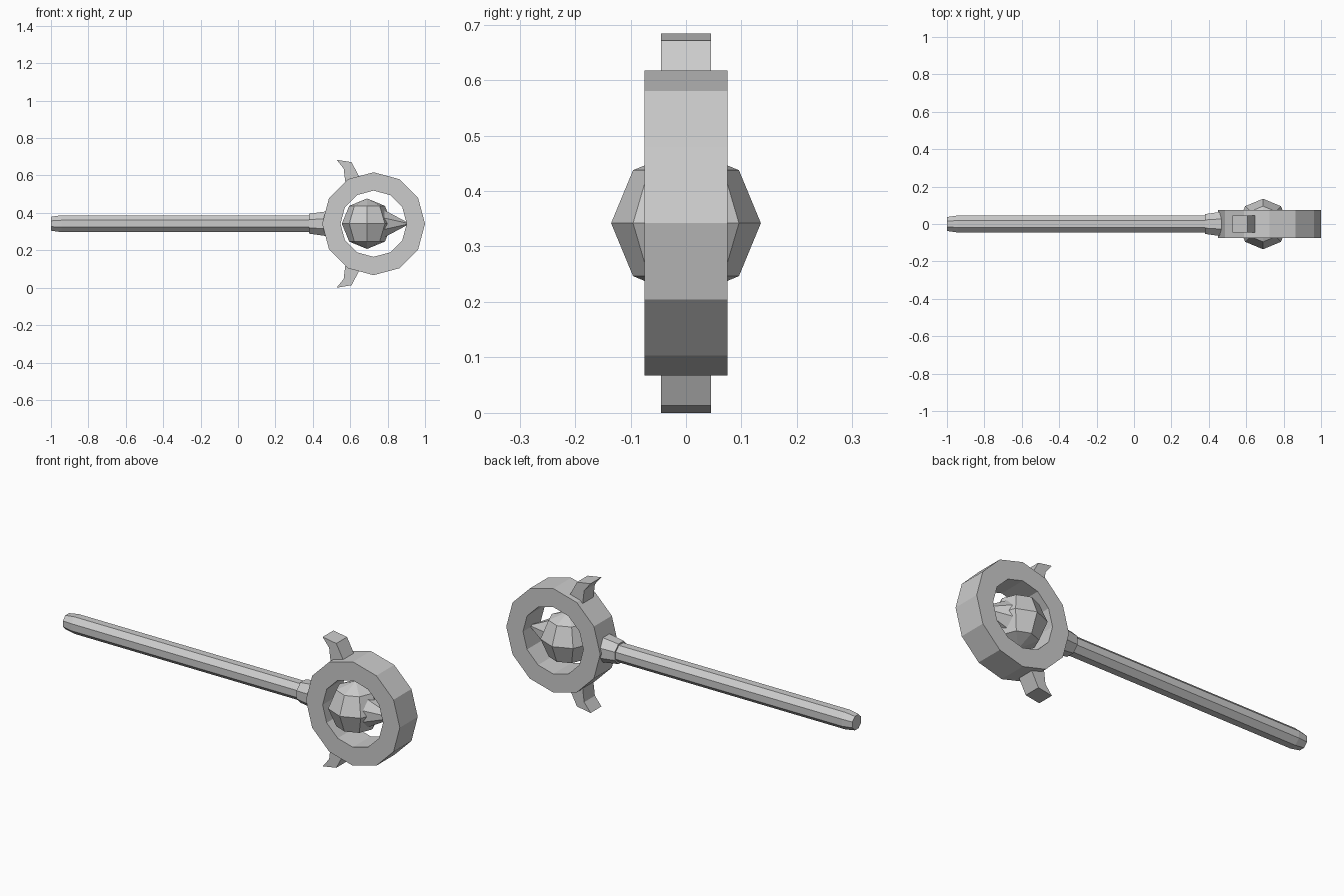
import bpy, bmesh, math
from mathutils import Matrix

if "Cube" in bpy.data.objects:
    bpy.data.objects.remove(bpy.data.objects["Cube"])

ZC = 0.342  # height of the staff axis


def finish(name, bm):
    bmesh.ops.recalc_face_normals(bm, faces=bm.faces)
    me = bpy.data.meshes.new(name)
    bm.to_mesh(me)
    bm.free()
    ob = bpy.data.objects.new(name, me)
    bpy.context.collection.objects.link(ob)
    return ob


def lathe_x(name, profile, sides=8):
    """Flat-topped polygon sections along x; profile = (x, half height)."""
    bm = bmesh.new()
    rings = []
    for x, a in profile:
        r = a / math.cos(math.pi / sides)
        rings.append([bm.verts.new((x, r * math.cos(t), ZC + r * math.sin(t)))
                      for t in [(i + 0.5) * math.tau / sides for i in range(sides)]])
    for p, q in zip(rings, rings[1:]):
        for i in range(sides):
            j = (i + 1) % sides
            bm.faces.new((p[i], p[j], q[j], q[i]))
    bm.faces.new(rings[0])
    bm.faces.new(rings[-1])
    return finish(name, bm)


def extrude_y(name, points, half):
    bm = bmesh.new()
    f = bm.faces.new([bm.verts.new((x, -half, z)) for x, z in points])
    new = bmesh.ops.extrude_face_region(bm, geom=[f])["geom"]
    bmesh.ops.translate(bm, vec=(0, 2 * half, 0),
                        verts=[v for v in new if isinstance(v, bmesh.types.BMVert)])
    return finish(name, bm)


# Handle and the flared socket joining it to the ring
lathe_x("shaft", [(-1.0, 0.037), (-0.945, 0.045), (0.42, 0.045)])
lathe_x("socket", [(0.38, 0.053), (0.48, 0.067)])

# Twelve-sided flat ring
bm = bmesh.new()
N = 12
section = [(0.275, -0.075), (0.275, 0.075), (0.177, 0.075), (0.177, -0.075)]
loops = [[bm.verts.new((0.725 + r * math.cos(i * math.tau / N), y,
                        ZC + r * math.sin(i * math.tau / N))) for r, y in section]
         for i in range(N)]
for i in range(N):
    p, q = loops[i], loops[(i + 1) % N]
    for k in range(4):
        m = (k + 1) % 4
        bm.faces.new((p[k], p[m], q[m], q[k]))
finish("ring", bm)

# Orb floating in the ring
bm = bmesh.new()
bmesh.ops.create_uvsphere(bm, u_segments=8, v_segments=4, radius=0.135,
                          matrix=Matrix.Translation((0.69, 0, ZC)))
finish("orb", bm)

# Spike holding the orb to the far side of the ring
lathe_x("orb_spike", [(0.765, 0.082), (0.9, 0.01)])

# Hooked horns above and below the ring
horn = [(0.527, 0.684), (0.607, 0.671), (0.65, 0.59), (0.65, 0.555),
        (0.575, 0.555), (0.565, 0.637)]
for name, s in (("upper_horn", 1), ("lower_horn", -1)):
    extrude_y(name, [(x, ZC + s * (z - ZC)) for x, z in horn], 0.045)
